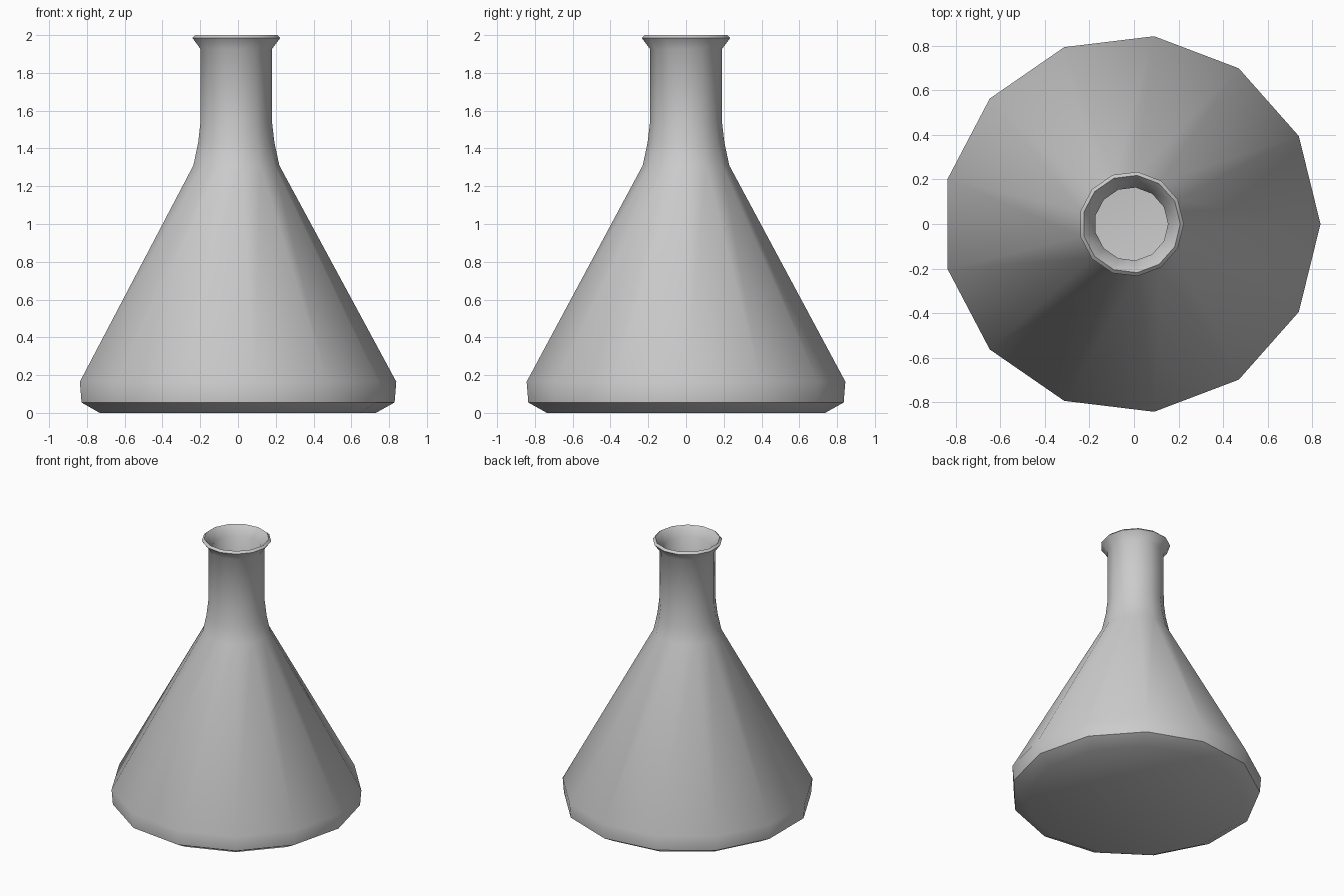
import bpy, bmesh, math

if "Cube" in bpy.data.objects:
    bpy.data.objects.remove(bpy.data.objects["Cube"])

SIDES = 13
SHIFT = -0.012  # centres the odd-sided polygon's bounding box

# Outer wall (radius, height) from base up to the lip
outer = [(0.742, 0.0), (0.841, 0.055), (0.85, 0.165), (0.231, 1.31),
         (0.205, 1.43), (0.192, 1.54), (0.191, 1.925), (0.236, 1.985), (0.22, 2.0)]
# Inner wall from the lip back down to the floor
inner = [(0.165, 1.935), (0.165, 1.54), (0.178, 1.43), (0.204, 1.30),
         (0.82, 0.16), (0.815, 0.07), (0.735, 0.027)]


def lathe(name, profile):
    """Revolve a profile around z and cap both ends."""
    bm = bmesh.new()
    rings = []
    for r, z in profile:
        rings.append([bm.verts.new((r * math.cos(2 * math.pi * i / SIDES) + SHIFT,
                                    r * math.sin(2 * math.pi * i / SIDES), z))
                      for i in range(SIDES)])
    for a, b in zip(rings, rings[1:]):
        for i in range(SIDES):
            j = (i + 1) % SIDES
            bm.faces.new((a[i], a[j], b[j], b[i]))
    bm.faces.new(rings[0][::-1])   # underside
    bm.faces.new(rings[-1])        # inside floor
    mesh = bpy.data.meshes.new(name)
    bm.to_mesh(mesh)
    bm.free()
    obj = bpy.data.objects.new(name, mesh)
    bpy.context.collection.objects.link(obj)
    return obj


# Conical flask, smooth around the body with sharp lip and base edges
flask = lathe("conical_flask", outer + inner)
bpy.context.view_layer.objects.active = flask
flask.select_set(True)
bpy.ops.object.shade_smooth_by_angle(angle=math.radians(40))
